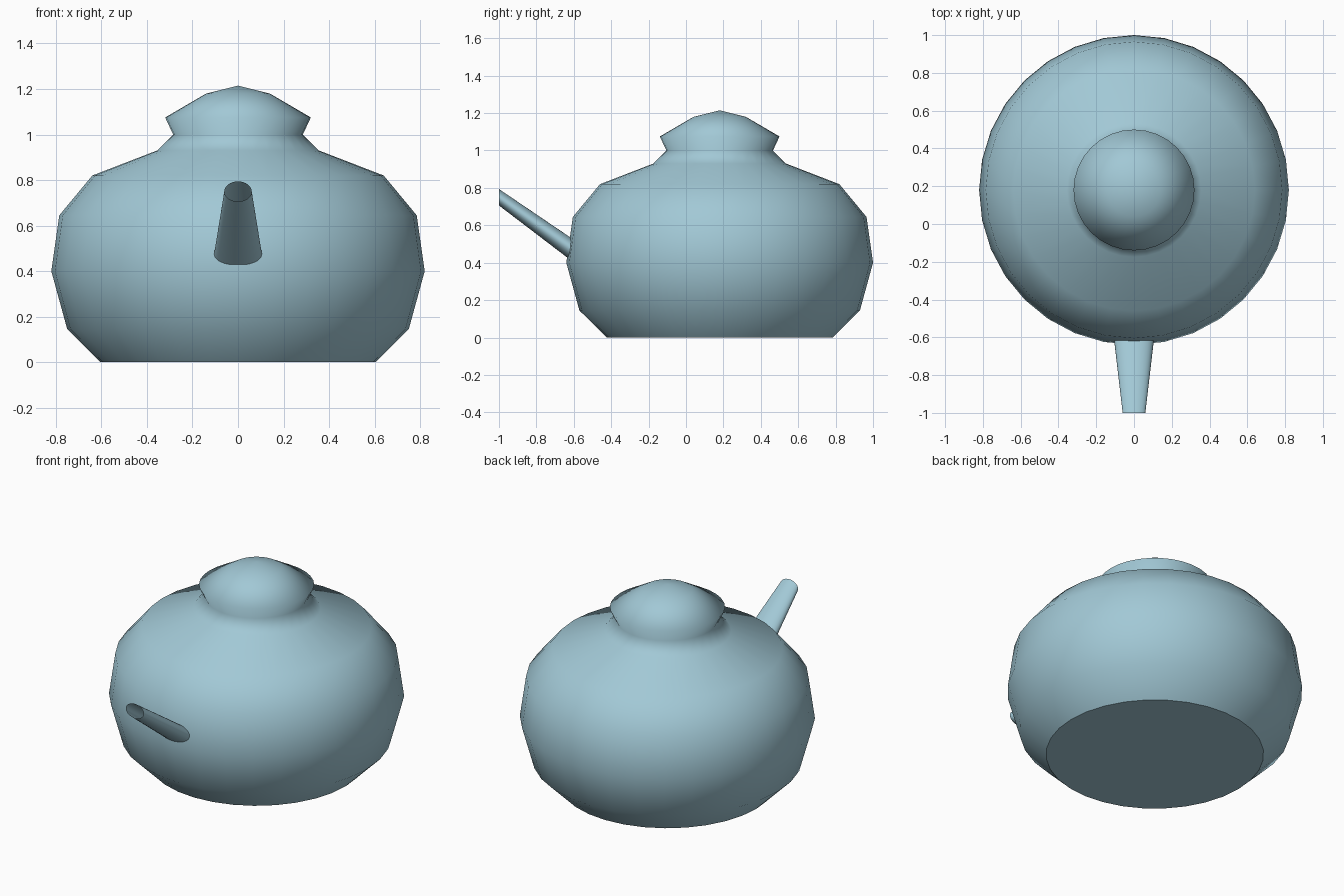
import bpy, math

if "Cube" in bpy.data.objects:
    bpy.data.objects.remove(bpy.data.objects["Cube"])

SEG = 32


def loft(name, rings, cap_start=False, cap_end=False):
    """Skin a list of rings, each (centre, x radius, v radius, v axis)."""
    verts, faces = [], []
    for (cx, cy, cz), rx, rv, axis in rings:
        for i in range(SEG):
            a = 2 * math.pi * i / SEG
            u, v = rx * math.cos(a), rv * math.sin(a)
            verts.append((cx + u, cy + v, cz) if axis == 'Y' else (cx + u, cy, cz + v))
    for r in range(len(rings) - 1):
        for i in range(SEG):
            j = (i + 1) % SEG
            a, b = r * SEG, (r + 1) * SEG
            faces.append((a + i, a + j, b + j, b + i))
    if cap_start:
        faces.append(tuple(reversed(range(SEG))))
    if cap_end:
        # Pointed closing fan, at the given height
        tip, last = len(verts), (len(rings) - 1) * SEG
        cx, cy, _ = rings[-1][0]
        verts.append((cx, cy, cap_end))
        faces += [(last + i, last + (i + 1) % SEG, tip) for i in range(SEG)]
    mesh = bpy.data.meshes.new(name)
    mesh.from_pydata(verts, [], faces)
    mesh.update()
    obj = bpy.data.objects.new(name, mesh)
    bpy.context.collection.objects.link(obj)
    for p in mesh.polygons:
        p.use_smooth = len(p.vertices) <= 4
    mat = bpy.data.materials.get("glaze") or bpy.data.materials.new("glaze")
    mat.diffuse_color = (0.36, 0.58, 0.67, 1)
    mat.use_nodes = True
    mat.node_tree.nodes["Principled BSDF"].inputs["Base Color"].default_value = mat.diffuse_color
    mesh.materials.append(mat)
    return obj


# Pot body running up through the neck into the flared lid
CY = 0.18
profile = [(0.605, 0.0), (0.61, 0.006), (0.75, 0.145), (0.82, 0.40), (0.785, 0.645),
           (0.64, 0.82), (0.355, 0.93), (0.285, 1.0), (0.32, 1.075), (0.14, 1.18)]
loft("pot_body_and_lid", [((0, CY, z), r, r, 'Y') for r, z in profile],
     cap_start=True, cap_end=1.215)

# Open tapered spout, cut upright at its mouth
loft("spout", [((0, -0.60, 0.462), 0.107, 0.061, 'Z'),
               ((0, -1.0, 0.75), 0.06, 0.044, 'Z')])
